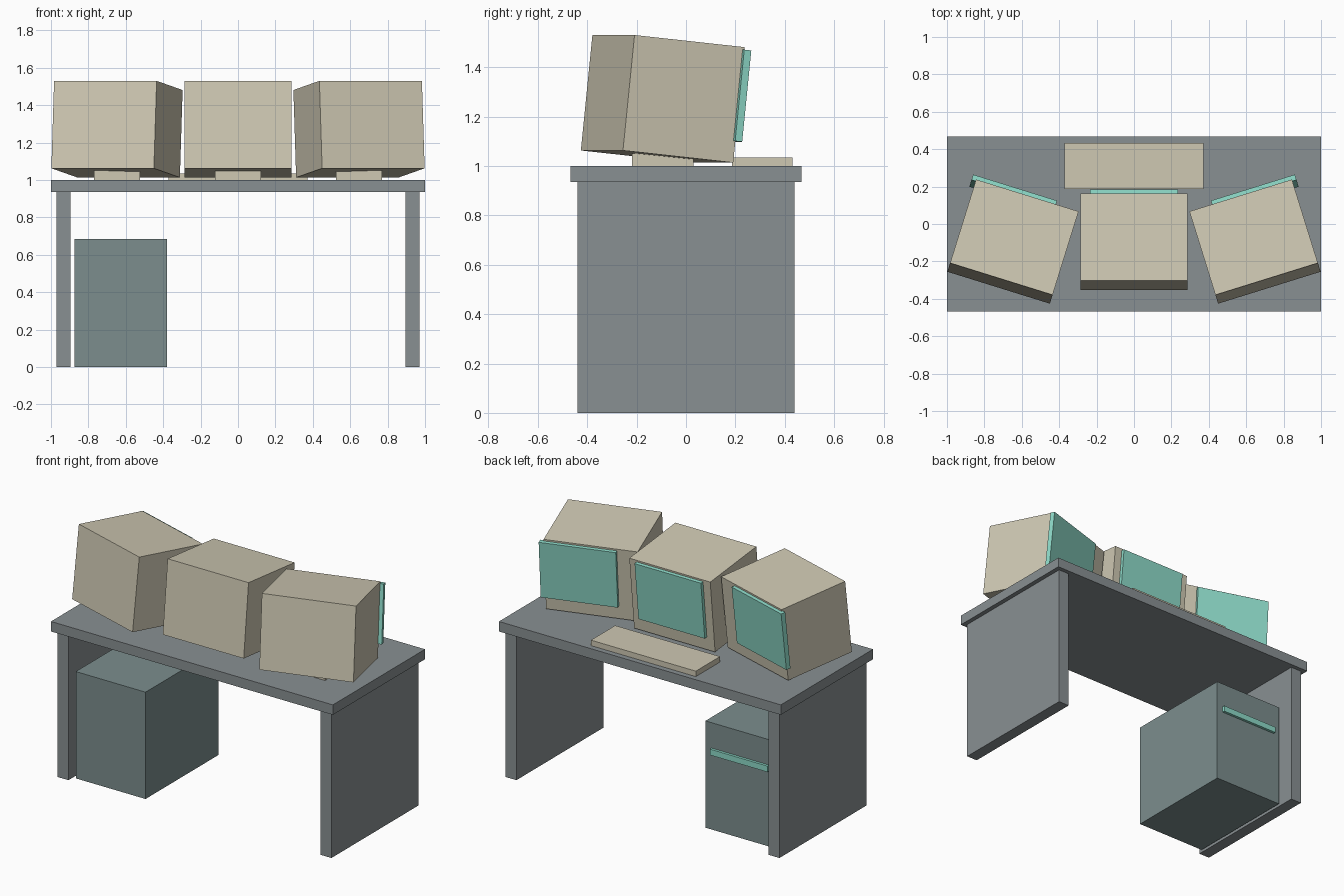
import bpy
from math import radians
from mathutils import Matrix, Vector

if "Cube" in bpy.data.objects:
    bpy.data.objects.remove(bpy.data.objects["Cube"])


def material(name, color):
    m = bpy.data.materials.new(name)
    m.diffuse_color = (*color, 1)
    m.use_nodes = True
    m.node_tree.nodes["Principled BSDF"].inputs["Base Color"].default_value = m.diffuse_color
    return m


DESK = material("desk_grey", (0.25, 0.28, 0.29))
CASE = material("case_slate", (0.20, 0.27, 0.27))
BEIGE = material("beige_plastic", (0.62, 0.58, 0.45))
TEAL = material("teal_glass", (0.27, 0.70, 0.58))


def box(name, center, size, mat, frame=Matrix()):
    """Box given in a local frame, with its rotation kept on the object."""
    bpy.ops.mesh.primitive_cube_add(size=1)
    ob = bpy.context.object
    ob.name = name
    ob.matrix_world = frame @ Matrix.Translation(center) @ Matrix.Diagonal((*size, 1))
    ob.data.materials.append(mat)
    return ob


# Desk
box("desk_top", (0, 0, 0.968), (2, 0.934, 0.064), DESK)
for side, s in (("left", -1), ("right", 1)):
    box(f"desk_leg_{side}", (s * 0.933, 0, 0.469), (0.076, 0.88, 0.938), DESK)

# Tower case under the desk, drive slot facing the user side
box("tower_case", (-0.627, -0.025, 0.3425), (0.495, 0.74, 0.685), CASE)
box("tower_slot", (-0.627, 0.347, 0.503), (0.41, 0.03, 0.038), TEAL)

# Keyboard
box("keyboard", (0, 0.309, 1.0175), (0.744, 0.246, 0.035), BEIGE)

# Three tilted monitors, the outer two turned inward
for side, s in (("left", -1), ("middle", 0), ("right", 1)):
    pos = Vector((s * 0.647, -0.094, 1.272))
    frame = (Matrix.Translation(pos) @ Matrix.Rotation(radians(17.3 * s), 4, 'Z')
             @ Matrix.Rotation(radians(-6), 4, 'X'))
    box(f"monitor_base_{side}", (pos.x, pos.y, 1.025), (0.248, 0.25, 0.05), BEIGE)
    box(f"monitor_body_{side}", (0, 0, 0), (0.574, 0.47, 0.47), BEIGE, frame)
    box(f"monitor_screen_{side}", (s * 0.075, 0.242, 0.038), (0.47, 0.03, 0.372), TEAL, frame)
